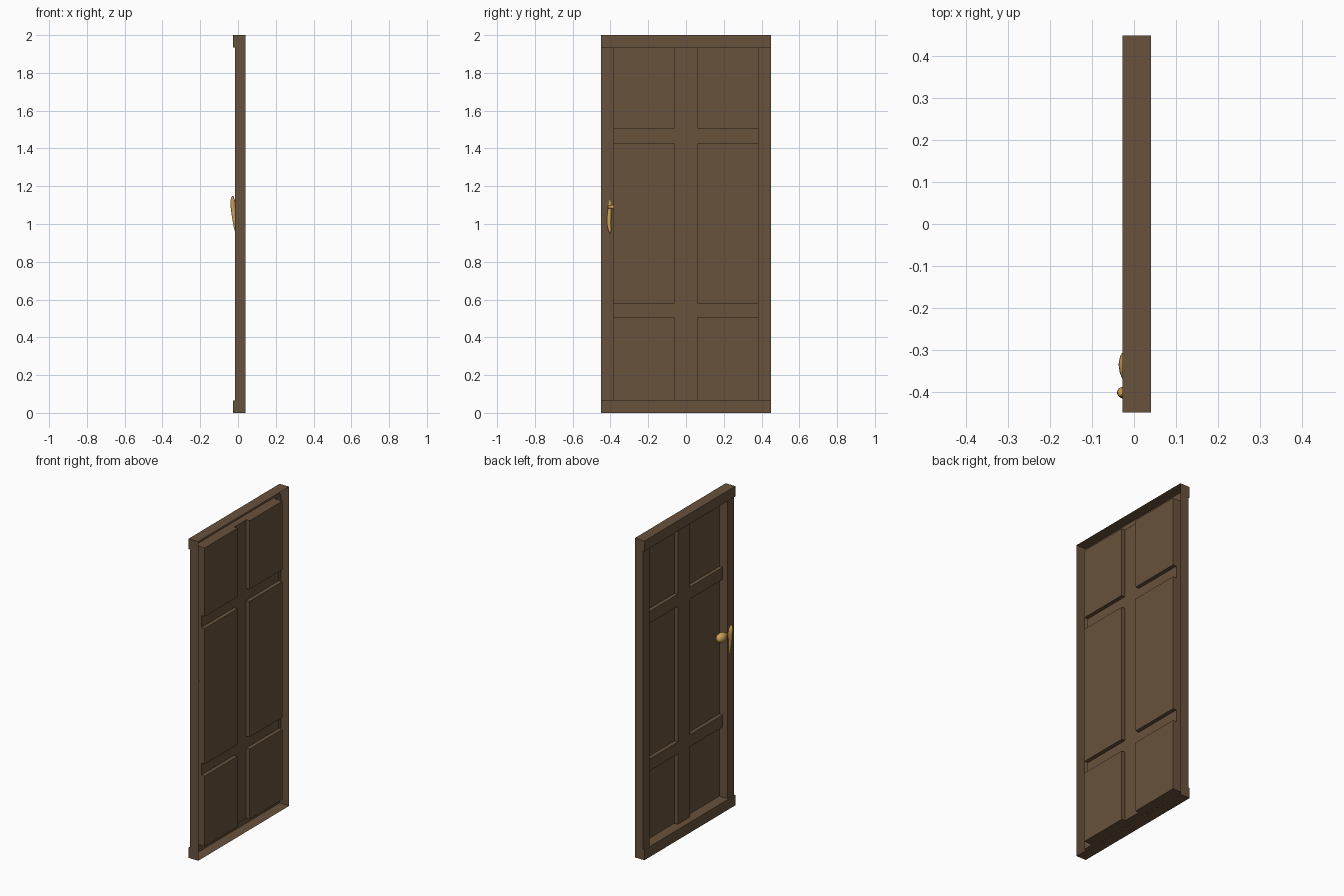
import bpy, math

if "Cube" in bpy.data.objects:
    bpy.data.objects.remove(bpy.data.objects["Cube"])

def material(name, color):
    m = bpy.data.materials.new(name)
    m.diffuse_color = (*color, 1)
    m.use_nodes = True
    m.node_tree.nodes["Principled BSDF"].inputs["Base Color"].default_value = m.diffuse_color
    return m

wood = material("brown_wood", (0.14, 0.085, 0.045))
brass = material("brass", (0.60, 0.34, 0.09))

def mesh_object(name, verts, faces, mat, smooth=False):
    me = bpy.data.meshes.new(name)
    me.from_pydata(verts, [], faces)
    me.materials.append(mat)
    ob = bpy.data.objects.new(name, me)
    bpy.context.collection.objects.link(ob)
    if smooth:
        for p in me.polygons:
            p.use_smooth = True
    return ob

# Door: an open-backed relief facing -x, laid out on a grid of cells
Y = [-0.45, -0.385, -0.06, 0.06, 0.385, 0.45]
Z = [0, 0.065, 0.505, 0.58, 1.43, 1.505, 1.935, 2]
BACK = 0.04
DEPTH = {"end_rails": -0.027, "stiles": -0.017, "inner_bars": 0.015, "panels": 0.039}
NY, NZ = len(Y) - 1, len(Z) - 1

def kind(i, j):
    if not (0 <= i < NY and 0 <= j < NZ):
        return None
    if j in (0, NZ - 1):
        return "end_rails"
    if i in (0, NY - 1):
        return "stiles"
    return "inner_bars" if i == 2 or j in (2, 4) else "panels"

parts = {k: [] for k in DEPTH}
for i in range(NY):
    for j in range(NZ):
        k = kind(i, j)
        x = DEPTH[k]
        a, b, c, d = Y[i], Y[i + 1], Z[j], Z[j + 1]
        ring = [(a, c), (a, d), (b, d), (b, c)]
        parts[k].append([(x, y, z) for y, z in ring])
        # step walls down to any deeper neighbour or to the open back
        for n, (di, dj) in enumerate([(-1, 0), (0, 1), (1, 0), (0, -1)]):
            nk = kind(i + di, j + dj)
            xn = DEPTH[nk] if nk else BACK
            if xn > x:
                p, q = ring[n], ring[(n + 1) % 4]
                parts[k].append([(x, *q), (x, *p), (xn, *p), (xn, *q)])

for name, quads in parts.items():
    index, faces = {}, []
    for quad in quads:
        faces.append([index.setdefault(v, len(index)) for v in quad])
    mesh_object("door_" + name, list(index), faces, wood)

# Door knob: profile (y, radius) turned about the y axis
profile = [(-0.412, 0.006), (-0.395, 0.008), (-0.382, 0.010), (-0.372, 0.017),
           (-0.355, 0.024), (-0.335, 0.027), (-0.315, 0.023), (-0.302, 0.014), (-0.296, 0.004)]
N = 20
verts = [(-0.010 + r * math.cos(2 * math.pi * s / N), y, 1.09 + 1.1 * r * math.sin(2 * math.pi * s / N))
         for y, r in profile for s in range(N)]
faces = [[r * N + s, r * N + (s + 1) % N, (r + 1) * N + (s + 1) % N, (r + 1) * N + s]
         for r in range(len(profile) - 1) for s in range(N)]
faces += [list(range(N))[::-1], [(len(profile) - 1) * N + s for s in range(N)]]
mesh_object("door_knob", verts, faces, brass, True)

# Curved handle plate: tapering leaf running down the stile
cu = bpy.data.curves.new("handle_plate", "CURVE")
cu.dimensions = "3D"
cu.bevel_depth = 1
cu.bevel_resolution = 4
cu.use_fill_caps = True
path = [(-0.028, -0.409, 1.147, 0.003), (-0.029, -0.405, 1.135, 0.011), (-0.027, -0.401, 1.10, 0.014),
        (-0.022, -0.406, 1.05, 0.012), (-0.015, -0.408, 1.00, 0.011),
        (-0.009, -0.403, 0.965, 0.009), (-0.006, -0.400, 0.95, 0.003)]
sp = cu.splines.new("NURBS")
sp.points.add(len(path) - 1)
for pt, (x, y, z, r) in zip(sp.points, path):
    pt.co = (x, y, z, 1)
    pt.radius = r
sp.use_endpoint_u = True
sp.order_u = 3
sp.resolution_u = 5
cu.materials.append(brass)
bpy.context.collection.objects.link(bpy.data.objects.new("handle_plate", cu))
